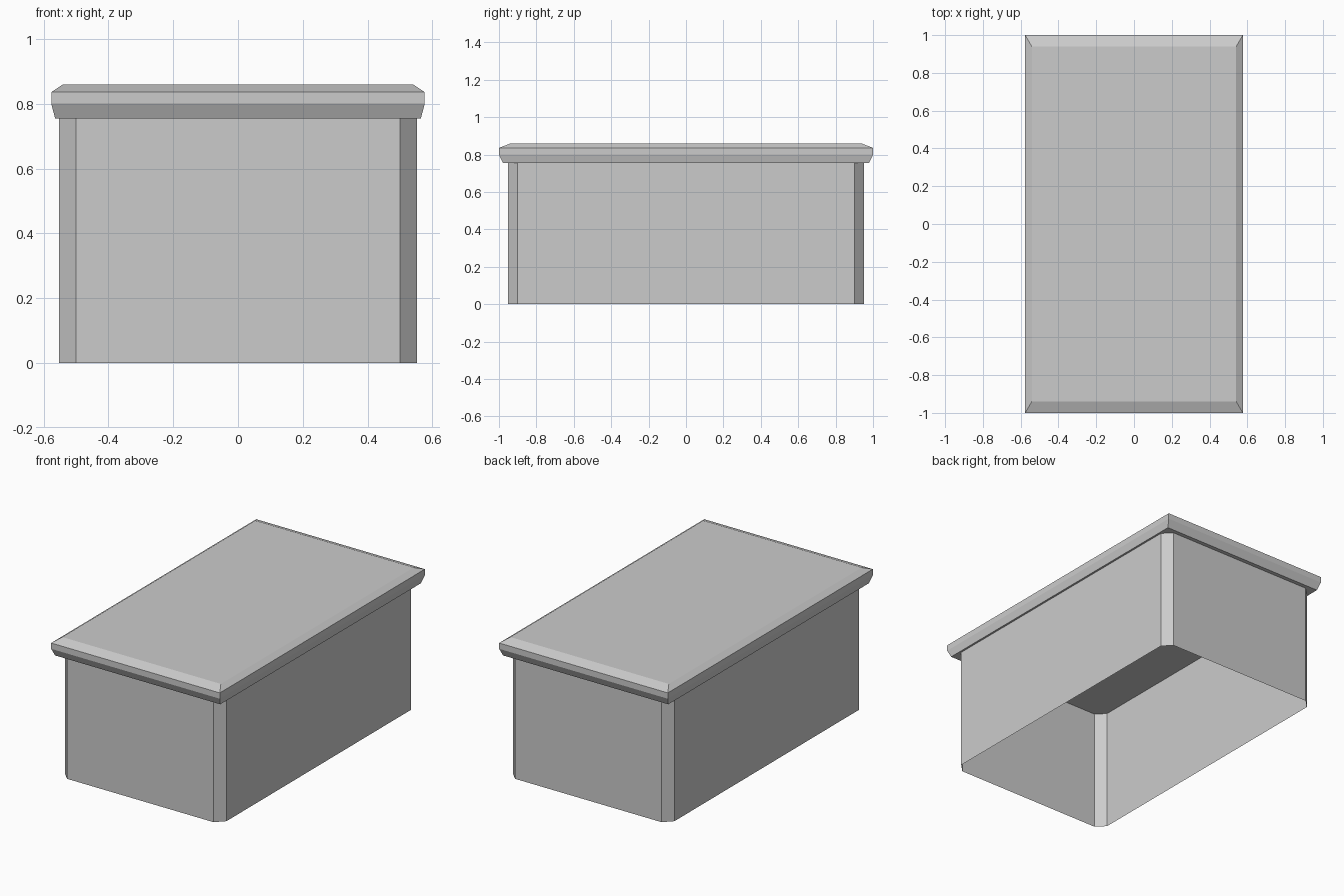
import bpy
import bmesh

if "Cube" in bpy.data.objects:
    bpy.data.objects.remove(bpy.data.objects["Cube"])


def rect(hx, hy, cut=0.0):
    """Rectangle outline, optionally with cut corners, counter-clockwise."""
    if not cut:
        return [(-hx, -hy), (hx, -hy), (hx, hy), (-hx, hy)]
    return [(-hx + cut, -hy), (hx - cut, -hy), (hx, -hy + cut), (hx, hy - cut),
            (hx - cut, hy), (-hx + cut, hy), (-hx, hy - cut), (-hx, -hy + cut)]


def loft(name, sections, capped):
    """Join stacked outlines (outline, z) with flat side faces."""
    bm = bmesh.new()
    rings = [[bm.verts.new((x, y, z)) for x, y in outline] for outline, z in sections]
    for low, high in zip(rings, rings[1:]):
        n = len(low)
        for i in range(n):
            j = (i + 1) % n
            bm.faces.new((low[i], low[j], high[j], high[i]))
    if capped:
        bm.faces.new(rings[0][::-1])
        bm.faces.new(rings[-1])
    mesh = bpy.data.meshes.new(name)
    bm.to_mesh(mesh)
    bm.free()
    obj = bpy.data.objects.new(name, mesh)
    bpy.context.collection.objects.link(obj)
    return obj


# Box walls: thin, open underneath, with chamfered corners
walls = rect(0.552, 0.953, 0.052)
loft("box_walls", [(walls, 0.0), (walls, 0.754)], capped=False)

# Overhanging lid: undercut lower edge, upright rim, bevelled top
loft("lid", [(rect(0.564, 0.978), 0.754),
             (rect(0.576, 1.0), 0.80),
             (rect(0.576, 1.0), 0.836),
             (rect(0.541, 0.94), 0.859)], capped=True)
